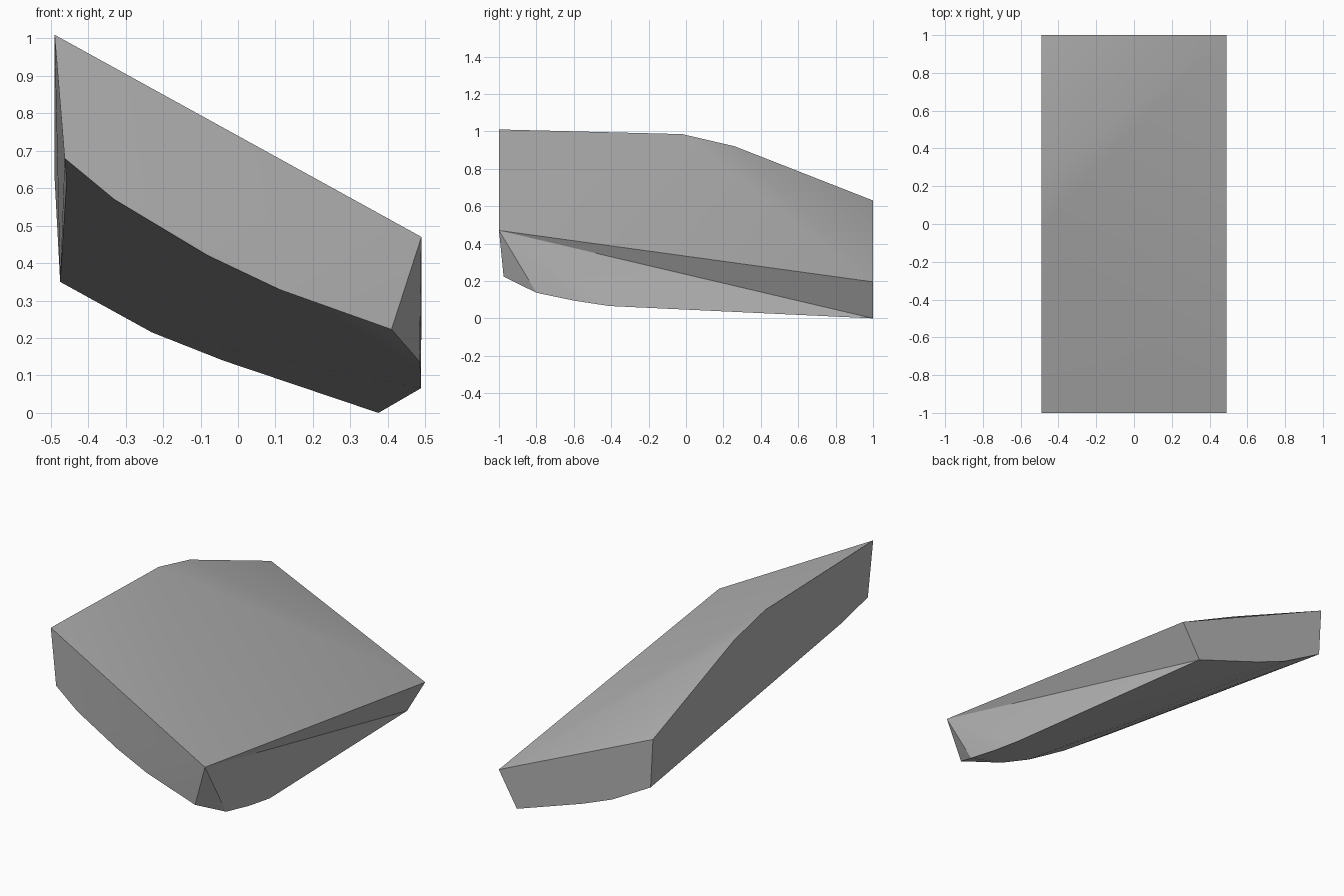
import bpy, bmesh, math

cube = bpy.data.objects.get("Cube")
if cube:
    bpy.data.objects.remove(cube, do_unlink=True)

# Stone colour
stone = bpy.data.materials.new("stone_grey")
stone.use_nodes = True
grey = (0.45, 0.45, 0.45, 1)
stone.diffuse_color = grey
stone.node_tree.nodes["Principled BSDF"].inputs["Base Color"].default_value = grey

# Outline runs of the slab
left_top = [(-0.49, -1, 1.01), (-0.49, -0.02, 0.985), (-0.49, 0.26, 0.92), (-0.49, 1, 0.63)]
front_bottom = [(-0.33, -0.99, 0.57), (-0.08, -0.985, 0.42), (0.11, -0.985, 0.33)]
left_bottom = [(-0.463, -0.99, 0.68), (-0.458, -0.77, 0.62), (-0.475, 1, 0.35)]
back_bottom = [(-0.23, 1, 0.215), (-0.04, 1, 0.14)]
# Side rim, listed as a loop starting at the upper front corner
side_rim = [(0.49, -1, 0.47), (0.41, -0.975, 0.223), (0.485, -0.8, 0.137),
            (0.489, -0.6, 0.095), (0.489, -0.41, 0.066), (0.375, 1, 0), (0.49, 1, 0.195)]

# Convex body
bm = bmesh.new()
rim = [bm.verts.new(p) for p in side_rim]
for p in left_top + front_bottom + left_bottom + back_bottom:
    bm.verts.new(p)
bmesh.ops.convex_hull(bm, input=bm.verts[:])
bm.normal_update()

# Recut the side as a fan, which leaves a shallow crease across it
side = [f for f in bm.faces if f.normal.x > 0.6 and all(v in rim for v in f.verts)]
bmesh.ops.delete(bm, geom=side, context="FACES_ONLY")
for e in [e for e in bm.edges if not e.link_faces]:
    bm.edges.remove(e)
for a, b in zip(rim[1:], rim[2:]):
    bm.faces.new((rim[0], a, b))
bmesh.ops.recalc_face_normals(bm, faces=bm.faces[:])

mesh = bpy.data.meshes.new("rock_slab")
bm.to_mesh(mesh)
bm.free()
mesh.materials.append(stone)
slab = bpy.data.objects.new("rock_slab", mesh)
bpy.context.collection.objects.link(slab)

# Soft shading with crisp rims
bpy.ops.object.select_all(action="DESELECT")
slab.select_set(True)
bpy.context.view_layer.objects.active = slab
bpy.ops.object.shade_smooth_by_angle(angle=math.radians(30))
